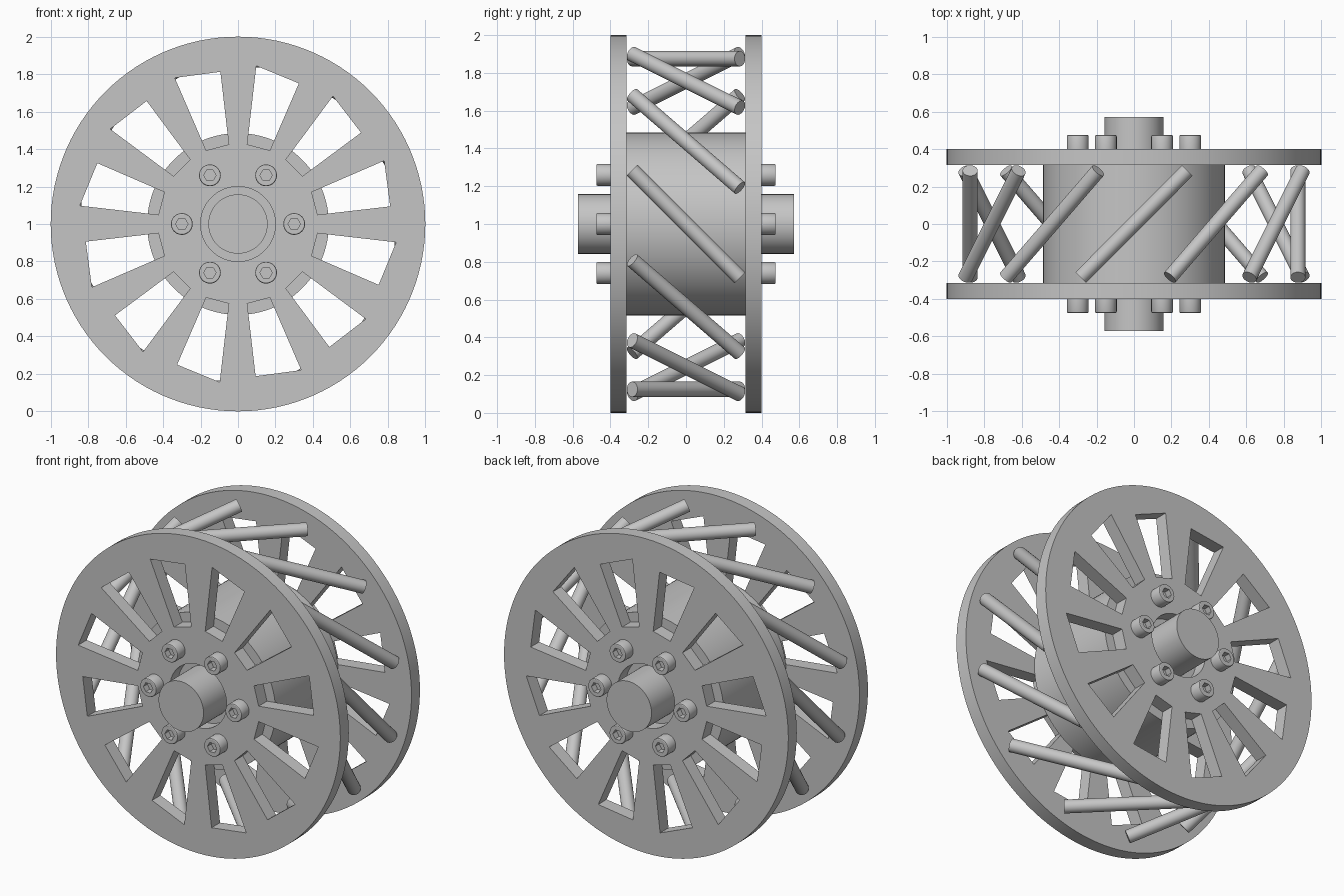
import bpy, bmesh
from math import sin, cos, pi, radians
from mathutils import Vector

cube = bpy.data.objects.get("Cube")
if cube:
    bpy.data.objects.remove(cube, do_unlink=True)

steel = bpy.data.materials.new("grey steel")
steel.use_nodes = True
grey = (0.56, 0.56, 0.56, 1)
steel.diffuse_color = grey
steel.node_tree.nodes["Principled BSDF"].inputs["Base Color"].default_value = grey

CENTRE = Vector((0, 0, 1))
FRONT = (pi / 2, 0, 0)      # local +z points to the front
BACK = (pi / 2, 0, pi)      # local +z points to the back


def polar(r, deg):
    return Vector((r * cos(radians(deg)), r * sin(radians(deg)), 0))


def smooth(ob):
    bpy.ops.object.select_all(action='DESELECT')
    ob.select_set(True)
    bpy.context.view_layer.objects.active = ob
    bpy.ops.object.shade_smooth_by_angle(angle=radians(25))


def add(name, mesh, loc, rot):
    ob = bpy.data.objects.new(name, mesh)
    ob.location, ob.rotation_euler = loc, rot
    bpy.context.collection.objects.link(ob)
    return ob


def hex_radius(r, deg):
    return r * cos(pi / 6) / cos(radians(deg % 60 - 30))


def loft(name, rings, n=48):
    """Closed solid of rings (radius, height, is_hexagon) stacked along z."""
    bm = bmesh.new()
    loops = []
    for r, z, is_hex in rings:
        angles = [360 * i / n for i in range(n)]
        loops.append([bm.verts.new(polar(hex_radius(r, a) if is_hex else r, a)
                                   + Vector((0, 0, z))) for a in angles])
    for a, b in zip(loops, loops[1:]):
        for i in range(n):
            j = (i + 1) % n
            bm.faces.new((a[i], a[j], b[j], b[i]))
    bm.faces.new(loops[0][::-1])
    bm.faces.new(loops[-1])
    bmesh.ops.recalc_face_normals(bm, faces=bm.faces)
    mesh = bpy.data.meshes.new(name)
    bm.to_mesh(mesh)
    bm.free()
    mesh.materials.append(steel)
    return mesh


def cylinder(name, r, half):
    return loft(name, [(r, -half, False), (r, half, False)], 96)


# Side plate: disc outline with a bore and twelve slanted windows
def plate_mesh():
    cu = bpy.data.curves.new("plate_outline", 'CURVE')
    cu.dimensions, cu.fill_mode, cu.extrude = '2D', 'BOTH', 0.0425

    def outline(points):
        sp = cu.splines.new('POLY')
        sp.points.add(len(points) - 1)
        for p, co in zip(sp.points, points):
            p.co = (*co, 1)
        sp.use_cyclic_u = True

    outline([polar(1, 3 * i) for i in range(120)])
    outline([polar(0.2, 6 * i) for i in range(60)])
    for k in range(12):
        mid = 15 + 30 * k
        outline([polar(0.428, mid - 8.4), polar(0.818, mid - 8.4),
                 polar(0.85, mid + 8.4), polar(0.428, mid + 8.4)])
    tmp = add("plate_outline", cu, (0, 0, 0), (0, 0, 0))
    mesh = bpy.data.meshes.new_from_object(
        tmp.evaluated_get(bpy.context.evaluated_depsgraph_get()))
    bpy.data.objects.remove(tmp)
    bm = bmesh.new()
    bm.from_mesh(mesh)
    bmesh.ops.remove_doubles(bm, verts=bm.verts, dist=0.0001)
    bmesh.ops.recalc_face_normals(bm, faces=bm.faces)
    bm.to_mesh(mesh)
    bm.free()
    mesh.materials.clear()
    mesh.materials.append(steel)
    return mesh


plate = plate_mesh()
for side, y in (("front", -0.3575), ("back", 0.3575)):
    smooth(add(side + "_plate", plate, CENTRE + Vector((0, y, 0)), FRONT))

# Drum and axle
smooth(add("drum", cylinder("drum", 0.485, 0.316), CENTRE, FRONT))
smooth(add("axle", cylinder("axle", 0.158, 0.572), CENTRE, FRONT))

# Socket head bolts, six on each plate
bolt = loft("bolt", [(0.058, 0, False), (0.058, 0.068, False), (0.056, 0.073, False),
                     (0.052, 0.075, False), (0.033, 0.075, True), (0.033, 0.035, True)])
for side, y, rot in (("front", -0.4, FRONT), ("back", 0.4, BACK)):
    for k in range(6):
        p = polar(0.3, 60 * k)
        smooth(add(f"{side}_bolt_{k + 1}", bolt, CENTRE + Vector((p.x, y, p.y)), rot))

# Slanted rods between the plates
REACH, HALF, TWIST = 0.92, 0.285, 36


def rod_end(deg, y):
    p = polar(REACH, deg)
    return CENTRE + Vector((p.x, y, p.y))


rod = None
for k in range(12):
    a = rod_end(18 + 30 * k, -HALF)
    b = rod_end(18 + 30 * k - TWIST, HALF)
    rod = rod or cylinder("rod", 0.04, (b - a).length / 2)
    smooth(add(f"rod_{k + 1}", rod, (a + b) / 2, (b - a).to_track_quat('Z', 'Y').to_euler()))
